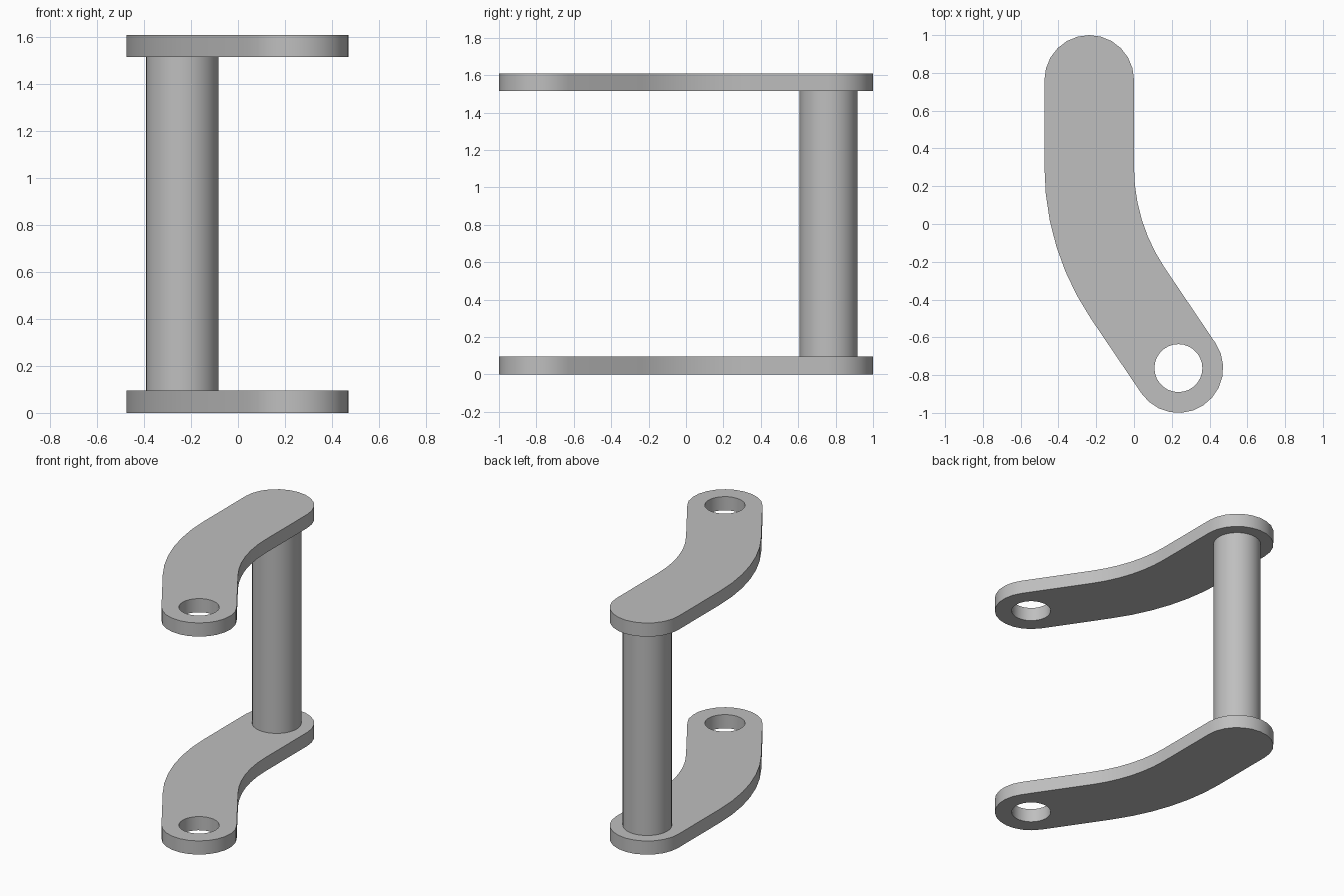
import bpy, bmesh
from math import sin, cos, pi, radians
from mathutils import Vector

if "Cube" in bpy.data.objects:
    bpy.data.objects.remove(bpy.data.objects["Cube"])

HEIGHT, THICK = 1.61, 0.095
HALF_WIDTH = 0.237
REAR = Vector((-0.237, 0.763))
FRONT = Vector((0.235, -0.763))
BEND_RADIUS, BEND_ANGLE, BEND_Y = 1.19, radians(34), 0.3

grey = bpy.data.materials.new("plain grey")
grey.use_nodes = True
colour = (0.52, 0.52, 0.52, 1)
grey.diffuse_color = colour
grey.node_tree.nodes["Principled BSDF"].inputs["Base Color"].default_value = colour


def arc(centre, radius, start, end, steps):
    return [centre + radius * Vector((cos(a), sin(a)))
            for a in (start + (end - start) * i / steps for i in range(steps + 1))]


def smooth(obj):
    obj.data.materials.append(grey)
    bpy.ops.object.select_all(action='DESELECT')
    obj.select_set(True)
    bpy.context.view_layer.objects.active = obj
    bpy.ops.object.shade_smooth_by_angle(angle=radians(30))


def arm_plate(name, z):
    # Bent arm outline with rounded ends and a pivot hole
    bend = Vector((REAR.x + BEND_RADIUS, BEND_Y))
    outline = arc(REAR, HALF_WIDTH, 0, pi, 12)
    outline += arc(bend, BEND_RADIUS + HALF_WIDTH, pi, pi + BEND_ANGLE, 6)
    outline += arc(FRONT, HALF_WIDTH, pi + BEND_ANGLE, 2 * pi + BEND_ANGLE, 12)
    outline += arc(bend, BEND_RADIUS - HALF_WIDTH, pi + BEND_ANGLE, pi, 6)
    hole = arc(FRONT, 0.127, 0, 2 * pi, 28)[:-1]

    bm = bmesh.new()
    edges = []
    for loop in (outline, hole):
        verts = [bm.verts.new((p.x, p.y, z)) for p in loop]
        edges += [bm.edges.new((verts[i - 1], v)) for i, v in enumerate(verts)]
    bmesh.ops.triangle_fill(bm, use_beauty=True, edges=edges, normal=(0, 0, 1))
    # Thicken the flat outline
    top = bmesh.ops.extrude_face_region(bm, geom=bm.faces[:], use_keep_orig=True)["geom"]
    bmesh.ops.translate(bm, vec=(0, 0, THICK),
                        verts=[g for g in top if isinstance(g, bmesh.types.BMVert)])
    bmesh.ops.recalc_face_normals(bm, faces=bm.faces[:])
    mesh = bpy.data.meshes.new(name)
    bm.to_mesh(mesh)
    bm.free()
    obj = bpy.data.objects.new(name, mesh)
    bpy.context.collection.objects.link(obj)
    smooth(obj)


arm_plate("lower_arm", 0)
arm_plate("upper_arm", HEIGHT - THICK)

# Round bar joining the rear ends of the arms
bpy.ops.mesh.primitive_cylinder_add(vertices=32, radius=0.155, depth=HEIGHT - 2 * THICK,
                                    location=(REAR.x, REAR.y, HEIGHT / 2))
bar = bpy.context.object
bar.name = "connecting_bar"
smooth(bar)
